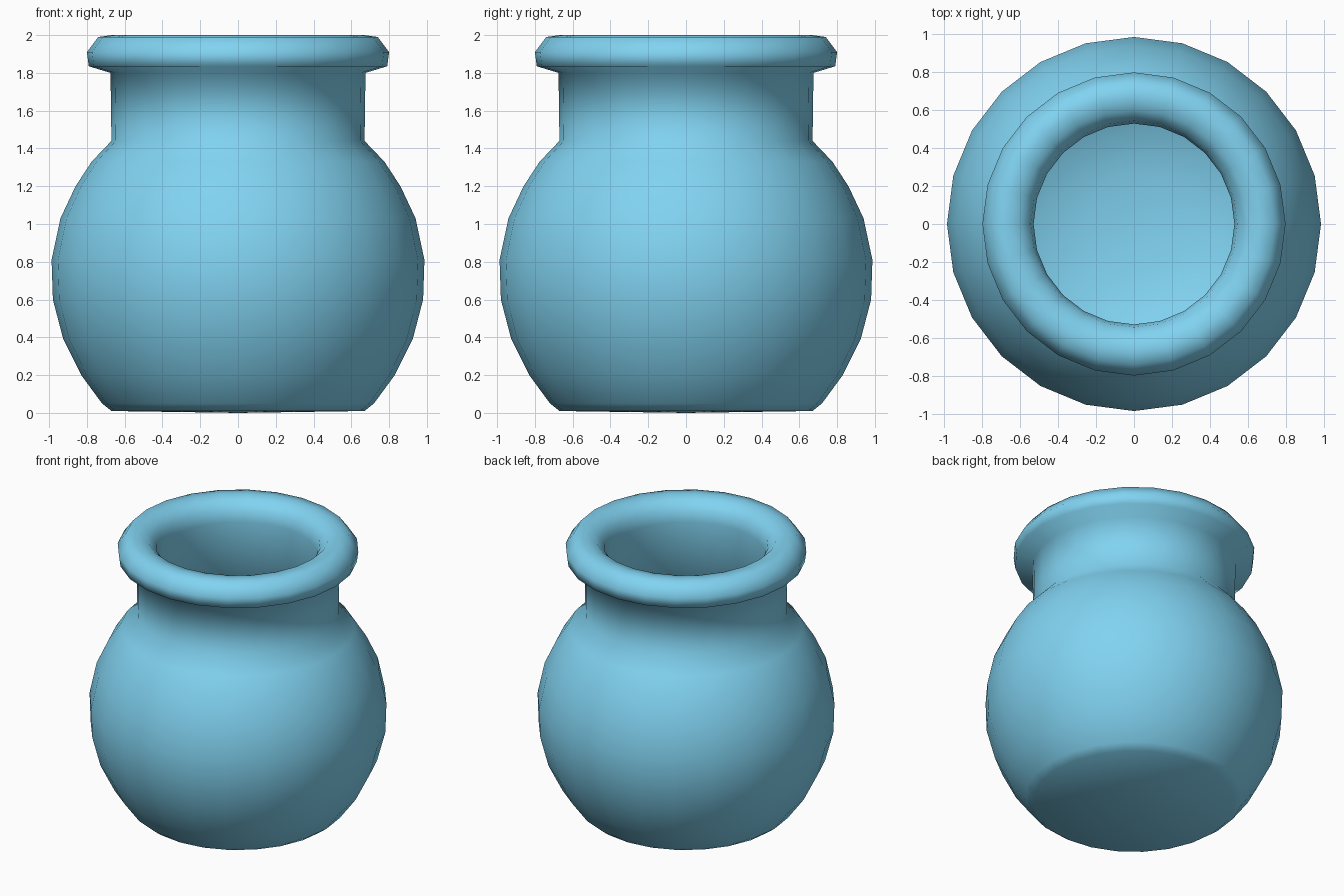
import bpy, bmesh, math

if "Cube" in bpy.data.objects:
    bpy.data.objects.remove(bpy.data.objects["Cube"])

SIDES = 24

# Half section as (radius, height): base, belly, neck, rolled rim, then inside
outside = [(0, 0), (0.67, 0.01), (0.72, 0.05), (0.83, 0.20), (0.925, 0.39),
           (0.98, 0.60), (0.987, 0.81), (0.94, 1.03), (0.86, 1.20),
           (0.775, 1.33), (0.67, 1.44), (0.675, 1.80)]
rim = [(0.79, 1.835), (0.80, 1.91), (0.74, 1.99), (0.67, 2.0),
       (0.60, 1.985), (0.545, 1.925), (0.53, 1.85)]
inside = [(0.54, 1.76), (0.54, 1.46), (0.65, 1.34), (0.745, 1.20),
          (0.82, 1.03), (0.865, 0.81), (0.86, 0.60), (0.81, 0.42),
          (0.70, 0.27), (0.52, 0.16), (0.27, 0.11), (0, 0.09)]


def lathe(name, profile, sides):
    bm = bmesh.new()
    verts = [bm.verts.new((r, 0, z)) for r, z in profile]
    edges = [bm.edges.new(pair) for pair in zip(verts, verts[1:])]
    bmesh.ops.spin(bm, geom=verts + edges, cent=(0, 0, 0), axis=(0, 0, 1),
                   angle=math.tau, steps=sides, use_duplicate=False)
    bmesh.ops.remove_doubles(bm, verts=bm.verts, dist=0.0005)
    bmesh.ops.recalc_face_normals(bm, faces=bm.faces)
    for face in bm.faces:
        face.smooth = True
    mesh = bpy.data.meshes.new(name)
    bm.to_mesh(mesh)
    bm.free()
    obj = bpy.data.objects.new(name, mesh)
    bpy.context.collection.objects.link(obj)
    return obj


# Round pot with a thick hollow wall
pot = lathe("pot", outside + rim + inside, SIDES)
glaze = bpy.data.materials.new("blue_glaze")
glaze.diffuse_color = (0.22, 0.65, 0.88, 1)
glaze.use_nodes = True
glaze.node_tree.nodes["Principled BSDF"].inputs["Base Color"].default_value = glaze.diffuse_color
pot.data.materials.append(glaze)
